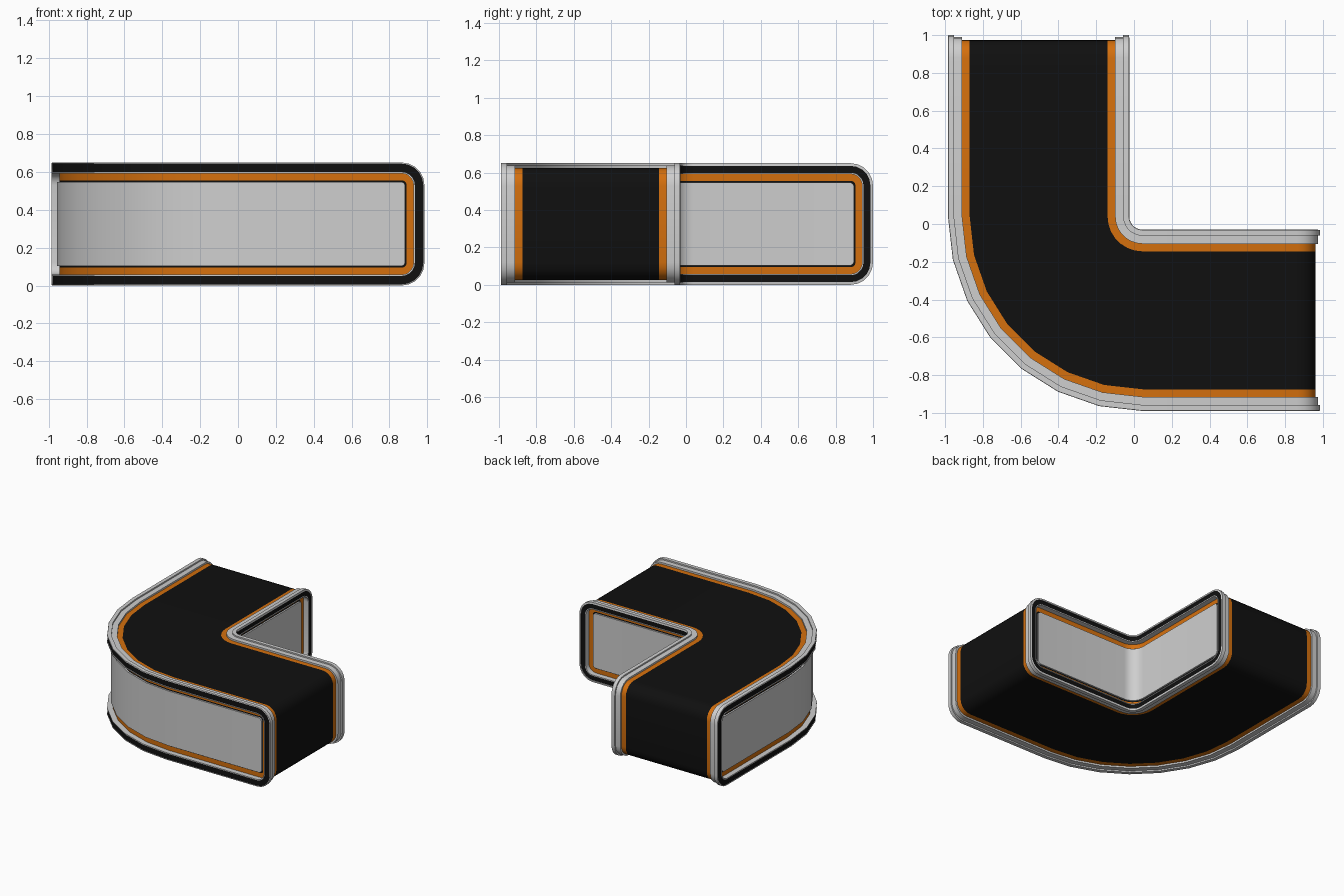
import bpy, bmesh
from math import sin, cos, pi, radians

cube = bpy.data.objects.get("Cube")
if cube:
    bpy.data.objects.remove(cube)

CX, CY = 0.045, 0.04          # centre of the bend
LEG_Y, LEG_X = 0.96, 0.94     # straight legs beyond the bend
HEIGHT, CORNER = 0.65, 0.12
BEND_STEPS, CORNER_STEPS = 7, 5
MID_RADIUS = 0.55


def material(name, rgb):
    m = bpy.data.materials.new(name)
    m.use_nodes = True
    m.diffuse_color = (*rgb, 1)
    m.node_tree.nodes["Principled BSDF"].inputs["Base Color"].default_value = (*rgb, 1)
    return m


GREY = material("light_grey", (0.62, 0.62, 0.62))
BLACK = material("black", (0.005, 0.005, 0.005))
ORANGE = material("orange", (0.66, 0.16, 0.004))


def bend(a, r, z):
    """Map distance along the wall to the L-shaped path at radius r."""
    if a < 0:
        return (CX - r, CY - a, z)
    if a > 1:
        return (CX + a - 1, CY - r, z)
    return (CX - r * cos(a * pi / 2), CY - r * sin(a * pi / 2), z)


def loop(inset, r):
    """Rounded rectangle wrapped around the bend, top half then mirrored bottom."""
    c = max(CORNER - inset, 0.025)
    left, right, top = -LEG_Y + inset, 1 + LEG_X - inset, HEIGHT - inset
    arc = [i / CORNER_STEPS * pi / 2 for i in range(CORNER_STEPS + 1)]
    half = [(left + c - c * cos(t), top - c + c * sin(t)) for t in arc]
    half += [(i / BEND_STEPS, top) for i in range(BEND_STEPS + 1)]
    half += [(right - c + c * sin(t), top - c + c * cos(t)) for t in arc]
    full = half + [(a, HEIGHT - z) for a, z in reversed(half)]
    return [bend(a, r, z) for a, z in full]


def finish(name, bm, mats):
    mesh = bpy.data.meshes.new(name)
    bm.to_mesh(mesh)
    bm.free()
    for m in mats:
        mesh.materials.append(m)
    ob = bpy.data.objects.new(name, mesh)
    bpy.context.collection.objects.link(ob)
    bpy.ops.object.select_all(action='DESELECT')
    ob.select_set(True)
    bpy.context.view_layer.objects.active = ob
    bpy.ops.object.shade_smooth_by_angle(angle=radians(30))


def shell(name, profile, mats, inner=False, bands=(), cap=False):
    """Loft loops through (inset, radius) points; listed bands use the second material."""
    bm = bmesh.new()
    rings = []
    for inset, r in profile:
        radius = 2 * MID_RADIUS - r if inner else r
        rings.append([bm.verts.new(p) for p in loop(inset, radius)])
    n = len(rings[0])
    for j, (a, b) in enumerate(zip(rings, rings[1:])):
        for k in range(n):
            m = (k + 1) % n
            f = bm.faces.new((a[k], a[m], b[m], b[k]))
            f.material_index = int(j in bands)
    if cap:
        v = rings[0]
        for k in range(n // 2 - 1):
            bm.faces.new((v[k], v[n - 1 - k], v[n - 2 - k], v[k + 1]))
    if inner:
        bmesh.ops.reverse_faces(bm, faces=bm.faces[:])
    finish(name, bm, mats)


# Black body wrapping over top, ends and underside
shell("body", [(0.025, 0.915), (0.025, 0.185)], [BLACK])

# Both side walls share the same section, mirrored about the middle radius
for side, inner, edge in (("outer", False, 0.006), ("inner", True, 0.014)):
    shell(side + "_panel", [(0.102, 1.0), (0.102, 0.987)], [GREY],
          inner, cap=True)
    shell(side + "_panel_gap", [(0.102, 0.987), (0.094, 0.987)], [BLACK], inner)
    shell(side + "_recess_trim", [(0.094, 0.987), (0.058, 0.987)], [ORANGE], inner)
    # Stepped frame with a black band set just below its face
    shell(side + "_frame",
          [(0.058, 0.987), (0.058, 1.03), (0.051, 1.03), (0.051, 1.025),
           (edge, 1.025), (edge, 1.03), (0.0, 1.028), (0.0, 0.998),
           (0.011, 0.998), (0.011, 0.955), (0.025, 0.955)],
          [GREY, BLACK], inner, bands=(3,))
    shell(side + "_body_trim", [(0.025, 0.955), (0.025, 0.915)], [ORANGE], inner)
